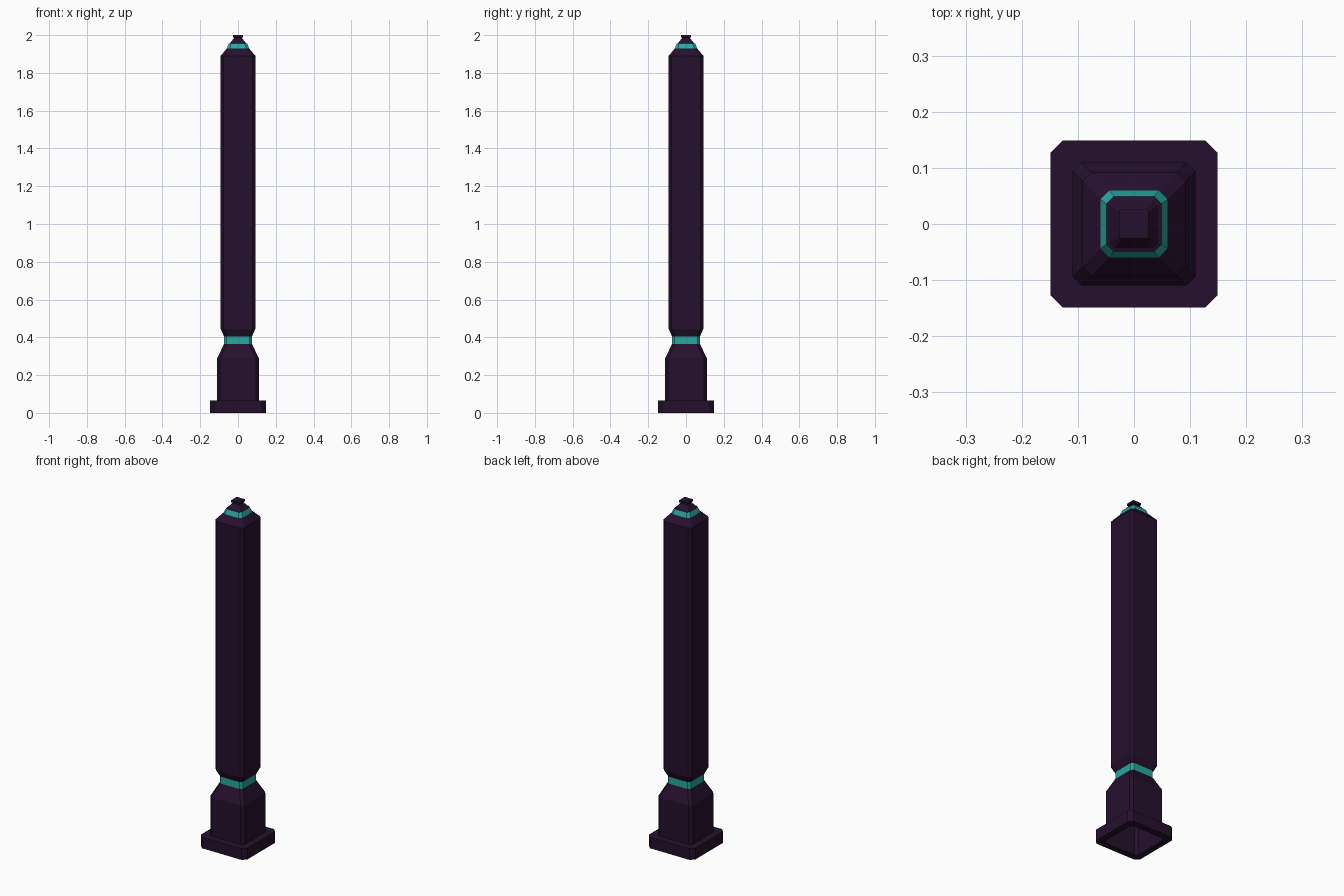
import bpy
import bmesh

cube = bpy.data.objects.get("Cube")
if cube:
    bpy.data.objects.remove(cube, do_unlink=True)


def make_material(name, color):
    mat = bpy.data.materials.new(name)
    mat.use_nodes = True
    mat.diffuse_color = color
    mat.node_tree.nodes["Principled BSDF"].inputs["Base Color"].default_value = color
    return mat


dark = make_material("dark purple", (0.019, 0.005, 0.027, 1))
teal = make_material("teal", (0.02, 0.39, 0.35, 1))


def ring(bm, half, cut, z):
    """Square outline with its four corners cut off."""
    pts, inner = [], half - cut
    x, y, u, v = half, -inner, half, inner
    for _ in range(4):
        pts += [(x, y, z), (u, v, z)]
        x, y, u, v = -y, x, -v, u
    return [bm.verts.new(p) for p in pts]


def loft(name, mat, sections, cap_end=False):
    """Join (half width, corner cut, height) sections, listed upward, into a skin."""
    bm = bmesh.new()
    rings = [ring(bm, *s) for s in sections]
    for low, high in zip(rings, rings[1:]):
        for i in range(8):
            j = (i + 1) % 8
            bm.faces.new((low[i], low[j], high[j], high[i]))
    if cap_end:
        bm.faces.new(rings[-1])
    mesh = bpy.data.meshes.new(name)
    bm.to_mesh(mesh)
    bm.free()
    mesh.materials.append(mat)
    obj = bpy.data.objects.new(name, mesh)
    bpy.context.collection.objects.link(obj)
    return obj


# Foot plate with its flat underside rim
loft("foot_plate", dark, [(0.112, 0.016, 0), (0.149, 0.022, 0),
                          (0.149, 0.022, 0.065), (0.11, 0.016, 0.065)])

# Hollow inside the pedestal, open at the bottom
hollow = loft("pedestal_hollow", dark, [(0.112, 0.016, 0), (0.108, 0.015, 0.065),
                                        (0.108, 0.015, 0.285), (0.072, 0.012, 0.36)],
              cap_end=True)
hollow.data.flip_normals()

# Pedestal tapering to the neck
loft("pedestal", dark, [(0.11, 0.016, 0.065), (0.11, 0.016, 0.29), (0.074, 0.013, 0.365)])

# Glowing neck band
loft("neck_band", teal, [(0.074, 0.013, 0.365), (0.074, 0.013, 0.405)])

# Long shaft with bevelled ends
loft("shaft", dark, [(0.074, 0.013, 0.405), (0.092, 0.016, 0.445),
                     (0.092, 0.016, 1.89), (0.06, 0.016, 1.928)])

# Sloping band at the top of the shaft
loft("top_band", teal, [(0.06, 0.016, 1.928), (0.049, 0.013, 1.955)])

# Finial with a small flared cap
loft("finial", dark, [(0.049, 0.013, 1.955), (0.043, 0.009, 1.957), (0.02, 0.002, 1.985),
                      (0.026, 0.001, 1.988), (0.026, 0.001, 2)], cap_end=True)
